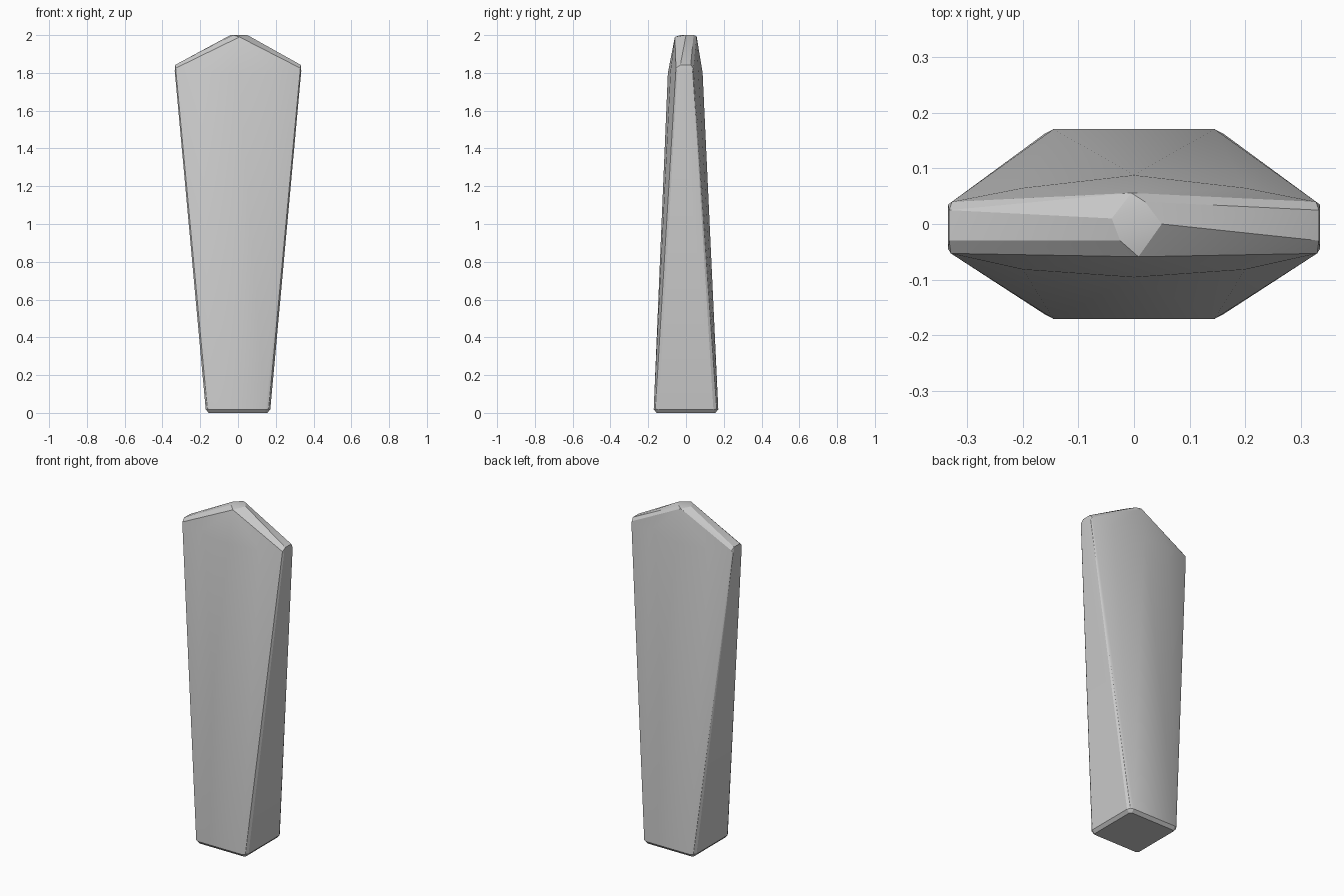
import bpy, bmesh

if "Cube" in bpy.data.objects:
    bpy.data.objects.remove(bpy.data.objects["Cube"])

# quarter / half cross-sections of the tapered blade, mirrored in x
half = []
for s in (-1, 1):
    # square foot with a small bevel and clipped corners
    half += [(0.145, s * 0.155, 0.0), (0.155, s * 0.145, 0.0),
             (0.145, s * 0.171, 0.018), (0.162, s * 0.162, 0.02),
             (0.171, s * 0.145, 0.018)]

# bowed front and back faces at shoulder height
half += [(0, -0.096, 1.80), (0.20, -0.082, 1.81), (0.33, -0.053, 1.825),
         (0, 0.088, 1.80), (0.20, 0.065, 1.81), (0.328, 0.040, 1.825)]
# rounded shoulders
half += [(0.335, -0.045, 1.81), (0.335, 0.035, 1.81),
         (0.333, -0.03, 1.842), (0.333, 0.025, 1.842)]

points = set(half) | {(-x, y, z) for x, y, z in half}
# pointed crown with a small flat tip
points |= {(0.008, -0.059, 1.99), (-0.005, 0.056, 1.995), (0.05, 0.0, 2.0),
           (-0.04, 0.01, 2.0), (-0.025, -0.03, 2.0), (0.02, 0.04, 2.0)}

# wrap the sections in one convex skin
bm = bmesh.new()
for p in sorted(points):
    bm.verts.new(p)
res = bmesh.ops.convex_hull(bm, input=bm.verts[:])
loose = [v for v in bm.verts if not v.link_faces]
bmesh.ops.delete(bm, geom=loose, context='VERTS')
bmesh.ops.recalc_face_normals(bm, faces=bm.faces[:])

mesh = bpy.data.meshes.new("tapered_blade")
bm.to_mesh(mesh)
bm.free()
obj = bpy.data.objects.new("tapered_blade", mesh)
bpy.context.collection.objects.link(obj)
bpy.context.view_layer.objects.active = obj
obj.select_set(True)
bpy.ops.object.shade_smooth_by_angle(angle=0.35)
